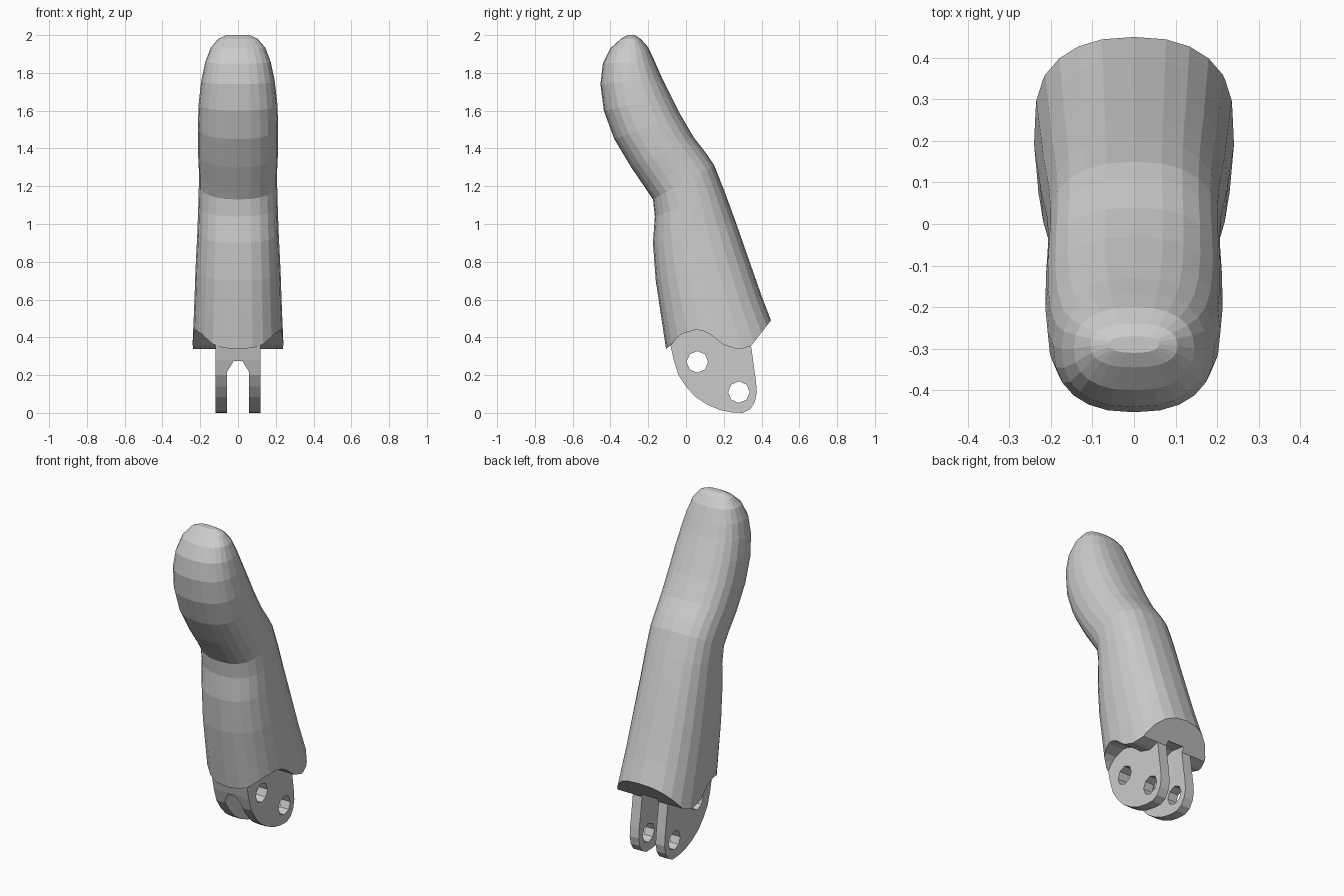
import bpy, bmesh, math
from mathutils import Vector

if "Cube" in bpy.data.objects:
    bpy.data.objects.remove(bpy.data.objects["Cube"])

SIDES = 24


def make_object(name, bm):
    bmesh.ops.recalc_face_normals(bm, faces=bm.faces)
    mesh = bpy.data.meshes.new(name)
    bm.to_mesh(mesh)
    bm.free()
    ob = bpy.data.objects.new(name, mesh)
    bpy.context.collection.objects.link(ob)
    return ob


def prism(name, profile, half):
    """Side profile of (y, z) points extruded across x."""
    bm = bmesh.new()
    face = bm.faces.new([bm.verts.new((-half, y, z)) for y, z in profile])
    new = bmesh.ops.extrude_face_region(bm, geom=[face])["geom"]
    bmesh.ops.translate(bm, vec=(2 * half, 0, 0),
                        verts=[v for v in new if isinstance(v, bmesh.types.BMVert)])
    return make_object(name, bm)


def boolean(target, tool, operation):
    """Apply a boolean and discard the tool."""
    mod = target.modifiers.new("cut", "BOOLEAN")
    mod.object, mod.operation, mod.solver = tool, operation, "EXACT"
    bpy.context.view_layer.objects.active = target
    bpy.ops.object.modifier_apply(modifier=mod.name)
    bpy.data.objects.remove(tool)


def circle(y, z, r, n):
    return [(y + r * math.cos(math.tau * i / n), z + r * math.sin(math.tau * i / n))
            for i in range(n)]


# Finger body: tilted rings given by front y,z, back y,z and half width
rings = [
    (-0.10, 0.30, 0.50, 0.36, 0.242), (-0.13, 0.50, 0.40, 0.62, 0.232),
    (-0.16, 0.70, 0.33, 0.82, 0.225), (-0.175, 0.90, 0.26, 1.02, 0.215),
    (-0.165, 1.04, 0.205, 1.17, 0.21), (-0.175, 1.13, 0.15, 1.31, 0.207),
    (-0.215, 1.19, 0.11, 1.37, 0.207), (-0.29, 1.30, 0.04, 1.46, 0.212),
    (-0.38, 1.45, -0.03, 1.58, 0.213), (-0.435, 1.60, -0.08, 1.68, 0.208),
    (-0.453, 1.74, -0.13, 1.78, 0.194), (-0.44, 1.85, -0.165, 1.86, 0.174),
    (-0.40, 1.93, -0.20, 1.935, 0.145), (-0.345, 1.98, -0.24, 1.98, 0.105),
    (-0.31, 2.00, -0.27, 2.00, 0.06),
]
bm = bmesh.new()
loops = []
for fy, fz, by, bz, w in rings:
    front, back = Vector((0, fy, fz)), Vector((0, by, bz))
    mid, axis = (front + back) / 2, (back - front) / 2
    loop = []
    for i in range(SIDES):
        a = math.tau * i / SIDES
        c, s = math.cos(a), math.sin(a)
        sx = math.copysign(abs(c) ** (2 / 2.4), c)
        sy = math.copysign(abs(s) ** (2 / 2.4), s)
        loop.append(bm.verts.new(mid + axis * sy + Vector((w * sx, 0, 0))))
    loops.append(loop)
for low, high in zip(loops, loops[1:]):
    for i in range(SIDES):
        j = (i + 1) % SIDES
        bm.faces.new((low[i], low[j], high[j], high[i]))
bm.faces.new(loops[0][::-1])
bm.faces.new(loops[-1])
finger = make_object("finger_tip", bm)

# Wavy lower edge
edge = [(-0.16, 0.29), (-0.08, 0.36), (-0.05, 0.395), (-0.02, 0.42), (0.05, 0.44),
        (0.09, 0.435), (0.13, 0.415), (0.20, 0.36), (0.28, 0.335), (0.345, 0.355),
        (0.45, 0.49), (0.60, 0.69), (0.60, 0.0), (-0.16, 0.0)]
boolean(finger, prism("edge_cutter", edge, 0.5), "DIFFERENCE")

# Hinge core with two lugs
lug = [(-0.07, 0.50), (-0.085, 0.37), (-0.065, 0.28), (-0.04, 0.20), (0.0, 0.14),
       (0.05, 0.085), (0.11, 0.045), (0.18, 0.015), (0.24, 0.003), (0.30, 0.0),
       (0.34, 0.02), (0.365, 0.06), (0.375, 0.11), (0.37, 0.17), (0.345, 0.35),
       (0.33, 0.50)]
hinge = prism("hinge", lug, 0.118)

# Slot between lugs with a chamfered roof running front to back
bm = bmesh.new()
section = [(-0.057, -0.1), (0.057, -0.1), (0.057, 0.22), (0.022, 0.275),
           (-0.022, 0.275), (-0.057, 0.22)]
face = bm.faces.new([bm.verts.new((x, -0.3, z)) for x, z in section])
new = bmesh.ops.extrude_face_region(bm, geom=[face])["geom"]
bmesh.ops.translate(bm, vec=(0, 0.9, 0),
                    verts=[v for v in new if isinstance(v, bmesh.types.BMVert)])
boolean(hinge, make_object("slot_cutter", bm), "DIFFERENCE")

# Pin holes
for y, z in ((0.06, 0.27), (0.28, 0.11)):
    boolean(hinge, prism("hole_cutter", circle(y, z, 0.057, 8), 0.3), "DIFFERENCE")

boolean(finger, hinge, "UNION")

# Deeper clearance at the back of the slot
clearance = [(0.10, 0.20), (0.12, 0.31), (0.18, 0.37), (0.26, 0.40), (0.36, 0.385),
             (0.40, 0.30), (0.40, 0.10), (0.20, 0.10)]
boolean(finger, prism("clearance_cutter", clearance, 0.056), "DIFFERENCE")
